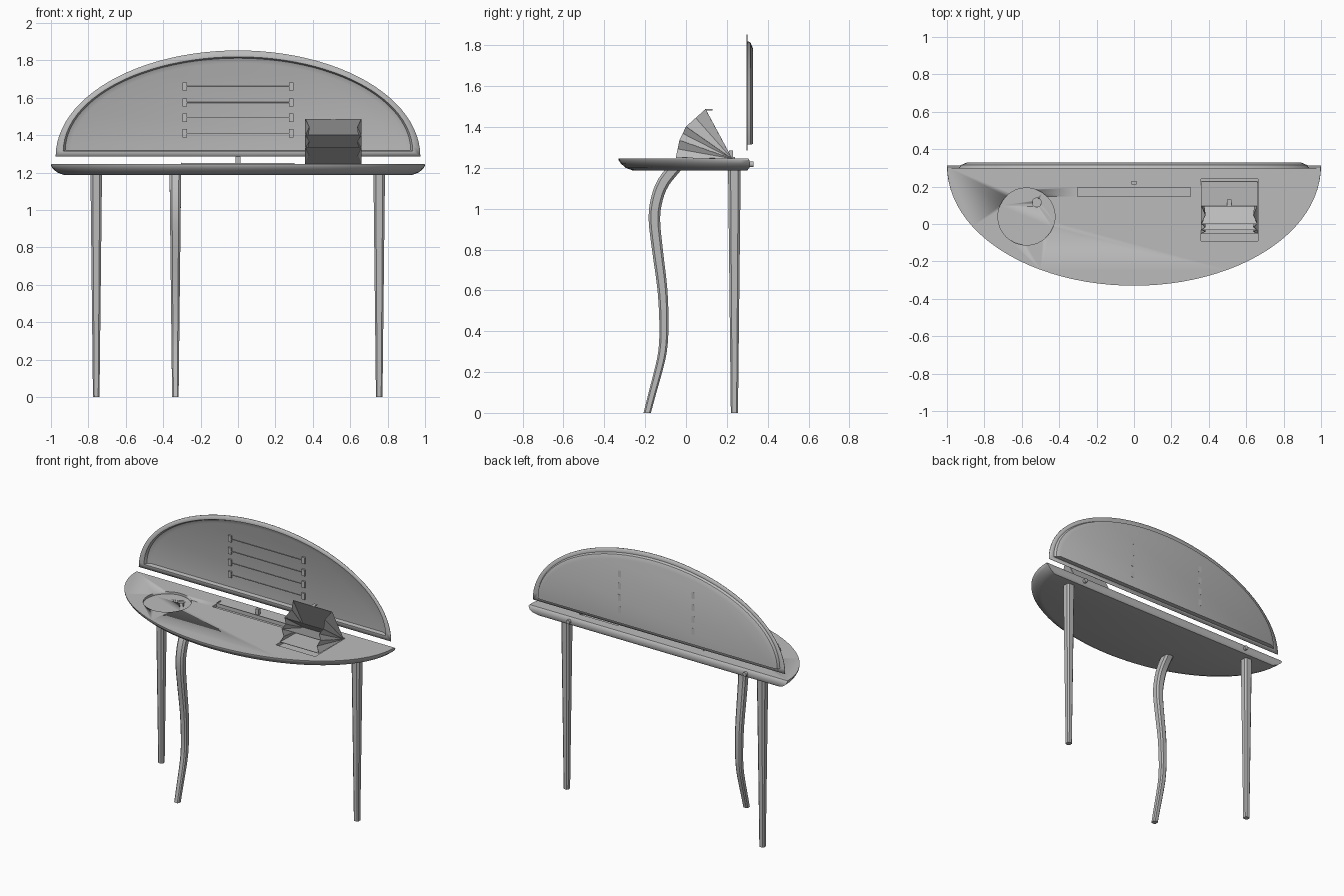
import bpy, bmesh, math
from mathutils import Vector

if "Cube" in bpy.data.objects:
    bpy.data.objects.remove(bpy.data.objects["Cube"], do_unlink=True)

grey = bpy.data.materials.new("plain grey")
grey.use_nodes = True
COLOUR = (0.5, 0.5, 0.5, 1)
grey.diffuse_color = COLOUR
grey.node_tree.nodes["Principled BSDF"].inputs["Base Color"].default_value = COLOUR


def finish(name, bm, smooth=None):
    bmesh.ops.recalc_face_normals(bm, faces=bm.faces)
    me = bpy.data.meshes.new(name)
    bm.to_mesh(me)
    bm.free()
    me.materials.append(grey)
    ob = bpy.data.objects.new(name, me)
    bpy.context.collection.objects.link(ob)
    if smooth:
        bpy.ops.object.select_all(action='DESELECT')
        ob.select_set(True)
        bpy.context.view_layer.objects.active = ob
        bpy.ops.object.shade_smooth_by_angle(angle=math.radians(smooth))
    return ob


def loft(bm, rings, cap_start=True):
    loops = [[bm.verts.new(p) for p in r] for r in rings]
    n = len(loops[0])
    for a, b in zip(loops, loops[1:]):
        for i in range(n):
            j = (i + 1) % n
            bm.faces.new((a[i], a[j], b[j], b[i]))
    if cap_start:
        bm.faces.new(loops[0])
    bm.faces.new(loops[-1])


def box(name, lo, hi):
    bm = bmesh.new()
    bmesh.ops.create_cube(bm, size=1)
    for v in bm.verts:
        v.co = [lo[i] if v.co[i] < 0 else hi[i] for i in range(3)]
    return finish(name, bm)


def cylinder(name, centre, r, depth, axis='Z'):
    bm = bmesh.new()
    bmesh.ops.create_cone(bm, cap_ends=True, segments=32, radius1=r, radius2=r, depth=depth)
    for v in bm.verts:
        if axis == 'Y':
            v.co = v.co.xzy
        elif axis == 'X':
            v.co = v.co.zyx
        v.co += Vector(centre)
    return finish(name, bm, 40)


def half_oval(a, base, h, n=48):
    return [(a * math.cos(math.pi * i / n), base + h * math.sin(math.pi * i / n)) for i in range(n + 1)]


def solidify(ob, t):
    m = ob.modifiers.new("thickness", 'SOLIDIFY')
    m.thickness, m.offset = t, 0


# Half-oval table top with a rounded underside: half width, back y, depth, z
TOP = 1.246
bm = bmesh.new()
loft(bm, [[(x, y, z) for x, y in half_oval(a, b, -d)] for a, b, d, z in (
    (.998, .304, .634, TOP), (1.0, .311, .641, 1.238), (.99, .314, .632, 1.22),
    (.965, .310, .605, 1.2), (.93, .300, .56, 1.187))])
table = finish("table_top", bm, 40)

# Recesses cut in the top
cutters = [
    cylinder("dish_cutter", (-.575, .04, TOP), .153, .03),
    cylinder("dish_hole_cutter", (-.52, .115, TOP), .024, .05),
    box("slot_cutter", (-.303, .146, 1.225), (.303, .196, 1.3)),
    box("folder_recess_cutter", (.358, -.092, 1.226), (.662, .24, 1.3)),
]
for c in cutters:
    c.hide_render = True
    c.hide_set(True)
    c.display_type = 'WIRE'
    m = table.modifiers.new(c.name, 'BOOLEAN')
    m.operation, m.solver, m.object = 'DIFFERENCE', 'EXACT', c

# Fittings on the table
box("slot_lip", (-.303, .194, 1.235), (.303, .198, 1.251))
box("slot_end_stop", (-.305, .196, 1.235), (-.301, .24, 1.253))
box("slot_post", (-.013, .21, 1.235), (.013, .23, 1.285))
for side in (-1, 1):
    cylinder("back_peg", (side * .683, .319, 1.217), .014, .022, 'Y')


# Legs: tapered octagonal sections swept along a path
def leg(name, x, path, smooth):
    bm = bmesh.new()
    rings = []
    pts = [Vector((x, y, z)) for y, z in path]
    for i, p in enumerate(pts):
        w = .0175 + .0135 * p.z / 1.2
        c = w * .6
        t = (pts[min(i + 1, len(pts) - 1)] - pts[max(i - 1, 0)]).normalized()
        if i in (0, len(pts) - 1):
            side = Vector((0, 1 / abs(t.z), 0))
        else:
            side = Vector((0, t.z, -t.y))
        if side.y < 0:
            side = -side
        corners = ((w, c), (c, w), (-c, w), (-w, c), (-w, -c), (-c, -w), (c, -w), (w, -c))
        rings.append([p + Vector((u, 0, 0)) + side * v for u, v in corners])
    loft(bm, rings)
    return finish(name, bm, smooth)


for name, x in (("back_leg_right", -.758), ("back_leg_left", .755)):
    leg(name, x, [(.237, 0), (.237, 1.2)], None)

keys = [(-.19, 0), (-.164, .1), (-.137, .2), (-.115, .3), (-.108, .42), (-.115, .6), (-.14, .8),
        (-.155, .95), (-.142, 1.05), (-.11, 1.13), (-.055, 1.2)]
path = []
for i in range(len(keys) - 1):
    p0, p1, p2, p3 = (Vector(keys[max(0, min(k, len(keys) - 1))]) for k in range(i - 1, i + 3))
    for s in range(3):
        t = s / 3
        path.append(.5 * (2 * p1 + (p2 - p0) * t + (2 * p0 - 5 * p1 + 4 * p2 - p3) * t ** 2
                          + (3 * p1 - p0 - 3 * p2 + p3) * t ** 3))
path.append(Vector(keys[-1]))
leg("curved_front_leg", -.335, path, 30)

# Upright half-oval tray: flat flange, sloped wall, recessed floor
bm = bmesh.new()
loft(bm, [[(x, y, z) for x, z in half_oval(a, b, h)] for a, b, h, y in (
    (.975, 1.286, .567, .298), (.935, 1.314, .506, .298),
    (.925, 1.315, .498, .314), (.895, 1.318, .467, .326))], cap_start=False)
solidify(finish("upright_tray", bm, 25), .004)

# Clips and thin rods on the tray
for z in (1.66, 1.575, 1.493, 1.41):
    for side in (-1, 1):
        box("tray_clip", (side * .285 - .012, .312, z - .022), (side * .285 + .012, .329, z + .022))
    cylinder("tray_rod", (0, .317, z), .002, .57, 'X')

# Fan folder: dividers spreading from one hinge line, with pleated ends
X0, X1, FOLD = .36, .66, .022
HINGE = (.225, 1.245)
RIM = [(-.05, 1.25), (-.032, 1.335), (0, 1.402), (.095, 1.487)]
bm = bmesh.new()
for y, z in RIM:
    bm.faces.new([bm.verts.new(p) for p in (
        (X0, *HINGE), (X1, *HINGE), (X1, y, z), (X0, y, z))])
solidify(finish("folder_dividers", bm), .003)

bm = bmesh.new()
for x, inward in ((X0, FOLD), (X1, -FOLD)):
    for (ya, za), (yb, zb) in zip(RIM, RIM[1:]):
        h, a, b = ((x, *HINGE), (x, ya, za), (x, yb, zb))
        mid = (x + inward, (ya + yb) / 2, (za + zb) / 2)
        for tri in ((h, a, mid), (h, mid, b)):
            bm.faces.new([bm.verts.new(p) for p in tri])
solidify(finish("folder_pleats", bm), .002)
box("folder_tab", (.498, .092, 1.482), (.522, .13, 1.487))
